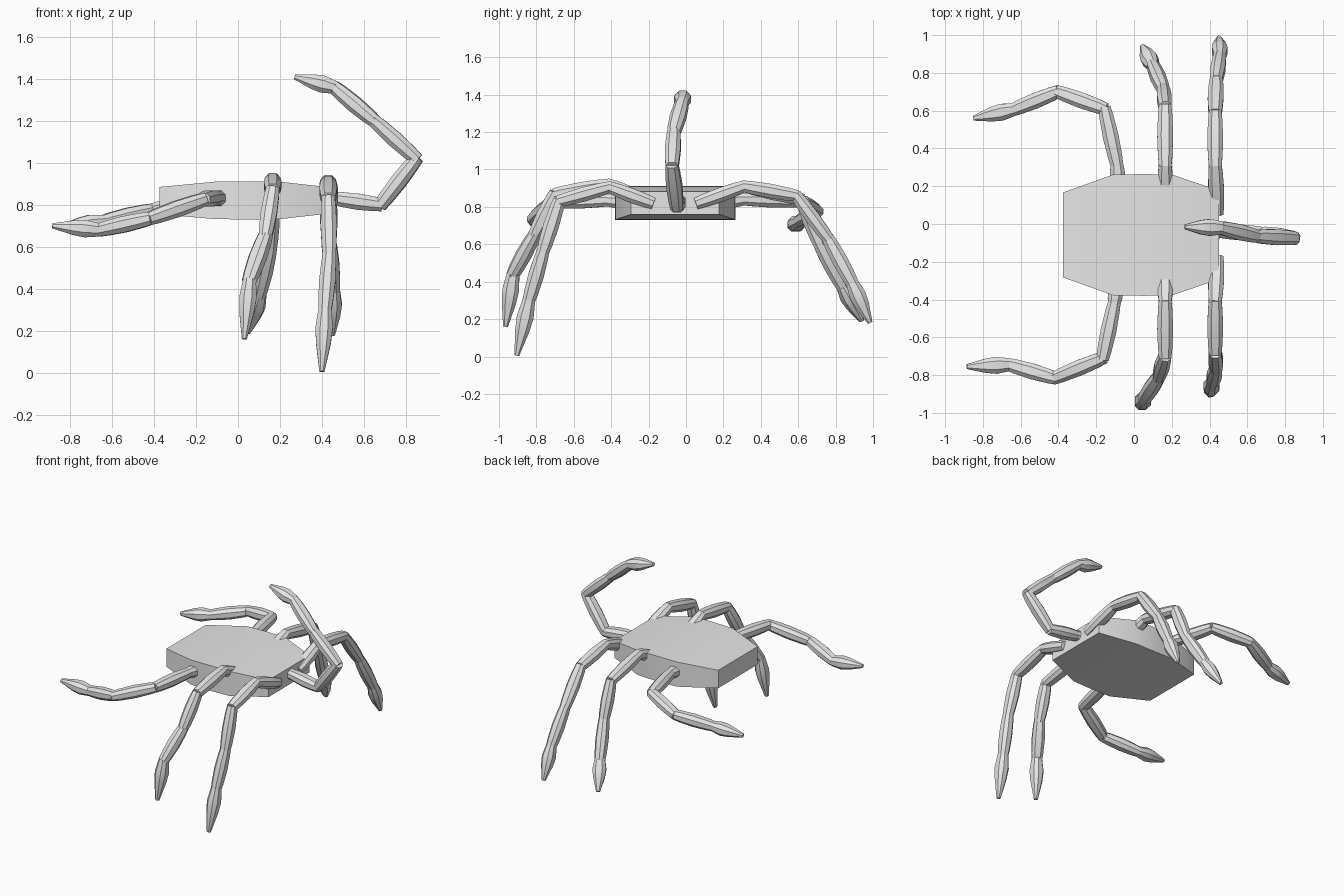
import bpy, bmesh, math
from mathutils import Vector

if "Cube" in bpy.data.objects:
    bpy.data.objects.remove(bpy.data.objects["Cube"])

shell = bpy.data.materials.new("light_grey_shell")
shell.diffuse_color = (0.8, 0.8, 0.8, 1)
shell.use_nodes = True
shell.node_tree.nodes["Principled BSDF"].inputs["Base Color"].default_value = shell.diffuse_color


def loft(bm, rings):
    """Skin a list of rings and cap both ends."""
    loops = [[bm.verts.new(p) for p in ring] for ring in rings]
    n = len(loops[0])
    for a, b in zip(loops, loops[1:]):
        for i in range(n):
            j = (i + 1) % n
            bm.faces.new((a[i], a[j], b[j], b[i]))
    bm.faces.new(loops[0][::-1])
    bm.faces.new(loops[-1])


def finish(bm, name, angle):
    bmesh.ops.recalc_face_normals(bm, faces=bm.faces)
    mesh = bpy.data.meshes.new(name)
    bm.to_mesh(mesh)
    bm.free()
    mesh.materials.append(shell)
    ob = bpy.data.objects.new(name, mesh)
    bpy.context.collection.objects.link(ob)
    bpy.ops.object.select_all(action='DESELECT')
    ob.select_set(True)
    bpy.context.view_layer.objects.active = ob
    bpy.ops.object.shade_smooth_by_angle(angle=math.radians(angle))
    return ob


# Segment profiles: (position along the segment, half width)
JOINT = [(-0.03, 0.033), (0.15, 0.038), (0.5, 0.042), (0.85, 0.038), (1.03, 0.033)]
CLAW = [(-0.03, 0.033), (0.3, 0.045), (0.55, 0.038), (1.0, 0.013)]


def segment(bm, a, b, profile):
    """Chamfered box-like segment from a to b."""
    d = b - a
    t = d.normalized()
    up = Vector((0, 0, 1)) if abs(t.z) < 0.85 else Vector((-1, 0, 0))
    side = t.cross(up).normalized()
    top = side.cross(t)
    section = [(1, .45), (.5, 1), (-.5, 1), (-1, .45),
               (-1, -.45), (-.5, -1), (.5, -1), (1, -.45)]
    loft(bm, [[a + d * s + (side * u + top * v * 0.92) * r for u, v in section]
              for s, r in profile])


def limb(name, points):
    bm = bmesh.new()
    pts = [Vector(p) for p in points]
    for i, (a, b) in enumerate(zip(pts, pts[1:])):
        segment(bm, a, b, CLAW if i == len(pts) - 2 else JOINT)
    finish(bm, name, 35)


# Body: flat shell tapering to both ends (x, half depth, bottom, top)
bm = bmesh.new()
stations = [(-0.375, 0.225, 0.755, 0.885), (-0.11, 0.32, 0.732, 0.91),
            (0.05, 0.322, 0.73, 0.912), (0.2, 0.32, 0.732, 0.91),
            (0.45, 0.235, 0.76, 0.882)]
loft(bm, [[(x, -0.058 + k * h, z) for k, z in
           ((-1, lo), (0, lo), (1, lo), (1, hi), (0, hi), (-1, hi))]
          for x, h, lo, hi in stations])
finish(bm, "body", 30)

# Limbs: joint positions from the body outward
limb("left_front_leg", [(-0.08, -0.25, 0.82), (-0.105, -0.42, 0.835), (-0.165, -0.71, 0.825),
                        (-0.42, -0.815, 0.735), (-0.66, -0.745, 0.68), (-0.885, -0.755, 0.70)])
limb("left_back_leg", [(-0.08, 0.14, 0.82), (-0.09, 0.31, 0.84), (-0.155, 0.61, 0.83),
                       (-0.405, 0.70, 0.775), (-0.64, 0.605, 0.72), (-0.85, 0.56, 0.69)])
limb("middle_front_leg", [(0.165, -0.18, 0.82), (0.165, -0.41, 0.92), (0.165, -0.70, 0.87),
                          (0.13, -0.81, 0.65), (0.055, -0.925, 0.44), (0.03, -0.965, 0.16)])
limb("middle_back_leg", [(0.165, 0.07, 0.82), (0.165, 0.31, 0.91), (0.165, 0.62, 0.84),
                         (0.155, 0.715, 0.60), (0.10, 0.84, 0.37), (0.045, 0.94, 0.19)])
limb("right_front_leg", [(0.44, -0.18, 0.82), (0.43, -0.41, 0.905), (0.43, -0.68, 0.83),
                         (0.435, -0.765, 0.56), (0.415, -0.84, 0.30), (0.40, -0.905, 0.005)])
limb("right_back_leg", [(0.44, 0.06, 0.82), (0.43, 0.31, 0.91), (0.43, 0.59, 0.86),
                        (0.435, 0.76, 0.63), (0.455, 0.89, 0.39), (0.45, 0.985, 0.18)])
limb("raised_tail", [(0.36, -0.04, 0.84), (0.46, -0.04, 0.83), (0.68, -0.05, 0.80),
                     (0.85, -0.075, 1.02), (0.65, -0.065, 1.20),
                     (0.46, -0.02, 1.36), (0.27, -0.015, 1.41)])
